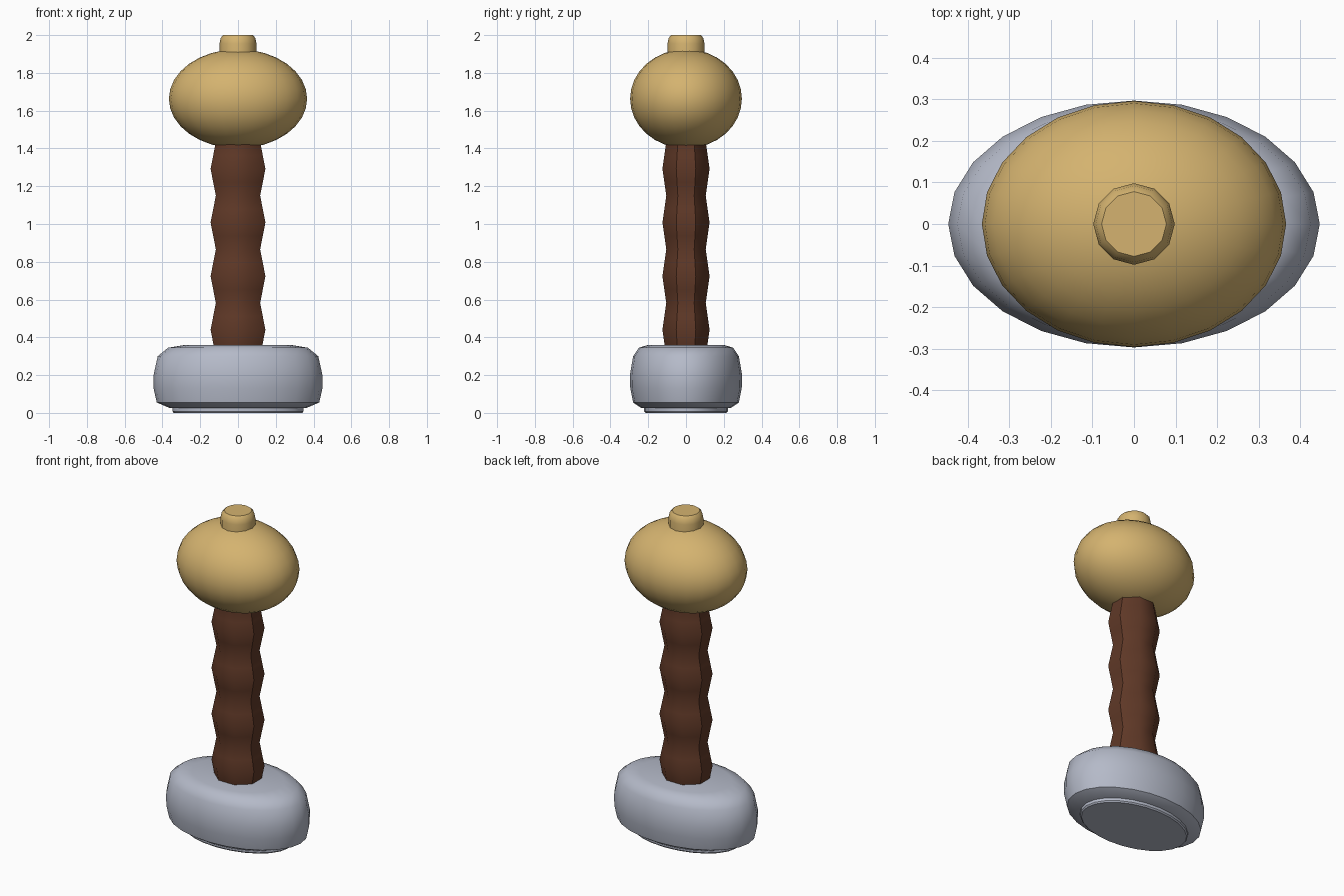
import bpy
import bmesh
from math import sin, cos, pi, radians

if "Cube" in bpy.data.objects:
    bpy.data.objects.remove(bpy.data.objects["Cube"])


def material(name, rgb):
    m = bpy.data.materials.new(name)
    m.use_nodes = True
    m.diffuse_color = (*rgb, 1)
    m.node_tree.nodes["Principled BSDF"].inputs["Base Color"].default_value = (*rgb, 1)
    return m


def loft(name, rings, sides, mat, angle, turn=0.0):
    """Stack elliptical rings (x radius, y radius, height) into a closed solid."""
    bm = bmesh.new()
    loops = []
    for rx, ry, z in rings:
        loops.append([bm.verts.new((rx * cos(turn + 2 * pi * i / sides),
                                    ry * sin(turn + 2 * pi * i / sides), z))
                      for i in range(sides)])
    for low, high in zip(loops, loops[1:]):
        for i in range(sides):
            j = (i + 1) % sides
            bm.faces.new((low[i], low[j], high[j], high[i]))
    bm.faces.new(loops[0][::-1])
    bm.faces.new(loops[-1])
    mesh = bpy.data.meshes.new(name)
    bm.to_mesh(mesh)
    bm.free()
    obj = bpy.data.objects.new(name, mesh)
    bpy.context.collection.objects.link(obj)
    mesh.materials.append(mat)
    smooth(obj, angle)
    return obj


def smooth(obj, angle):
    bpy.ops.object.select_all(action="DESELECT")
    obj.select_set(True)
    bpy.context.view_layer.objects.active = obj
    bpy.ops.object.shade_smooth_by_angle(angle=radians(angle))


steel = material("steel", (0.46, 0.49, 0.58))
leather = material("brown leather", (0.115, 0.04, 0.02))
gold = material("gold", (0.66, 0.45, 0.16))

# Guard: rounded oval block with a stepped plate beneath
loft("guard", [(0.36, 0.235, 0.025), (0.43, 0.28, 0.055), (0.447, 0.295, 0.13),
               (0.447, 0.297, 0.2), (0.425, 0.28, 0.3), (0.37, 0.25, 0.345),
               (0.28, 0.2, 0.36)], 24, steel, 40)
loft("guard_plate", [(0.34, 0.215, 0), (0.347, 0.222, 0.008),
                     (0.347, 0.222, 0.03)], 24, steel, 30)

# Grip: octagonal, with evenly spaced swellings
period, first, steps = 0.284, 0.44, 4
grip = []
for k in range(-2, 4 * steps):
    wave = cos(2 * pi * k / steps)
    grip.append((0.142 + 0.015 * wave, 0.124 + 0.011 * wave, first + period * k / steps))
loft("grip", grip, 8, leather, 45, pi / 8)

# Pommel: flattened ball with a small cap
bpy.ops.mesh.primitive_uv_sphere_add(segments=24, ring_count=16, radius=1,
                                     location=(0, 0, 1.663))
pommel = bpy.context.object
pommel.name = "pommel"
pommel.scale = (0.366, 0.296, 0.262)
pommel.data.materials.append(gold)
smooth(pommel, 40)
loft("pommel_cap", [(0.098, 0.098, 1.88), (0.098, 0.098, 1.955), (0.092, 0.092, 1.985),
                    (0.078, 0.078, 2.0)], 12, gold, 40)
